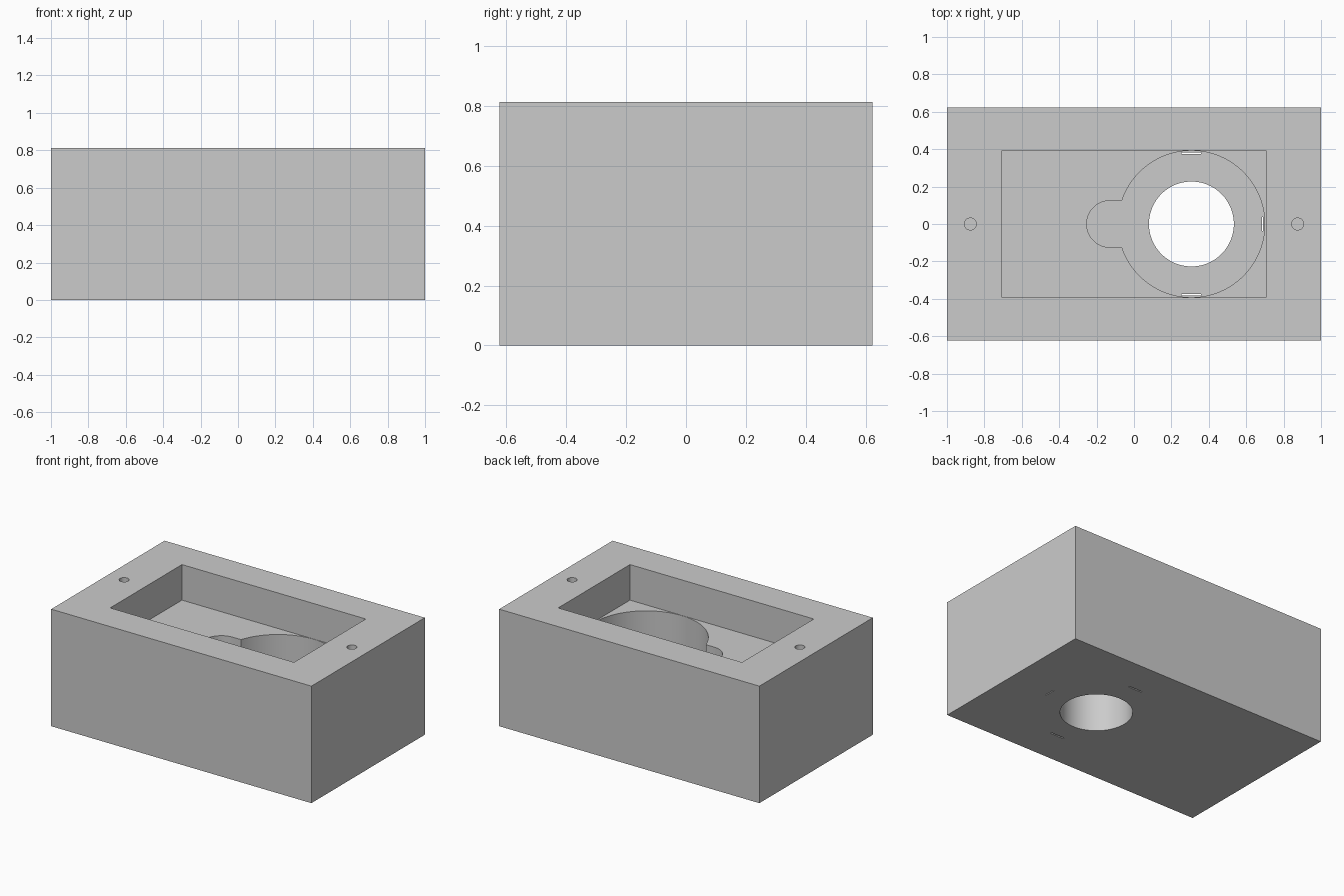
import bpy, bmesh
from math import pi, sin, cos, asin

cube = bpy.data.objects.get("Cube")
if cube:
    bpy.data.objects.remove(cube, do_unlink=True)

LENGTH, DEPTH, HEIGHT = 2.0, 1.245, 0.813
POCKET_FLOOR = 0.566
RECESS_FLOOR = 0.316
RING_X, RING_R = 0.307, 0.392
TAB_X, TAB_R = -0.128, 0.125

grey = bpy.data.materials.new("plain grey")
grey.use_nodes = True
colour = (0.6, 0.6, 0.6, 1)
grey.diffuse_color = colour
grey.node_tree.nodes["Principled BSDF"].inputs["Base Color"].default_value = colour


def prism(name, outline, z0, z1):
    """Extrude a counter-clockwise outline from z0 to z1."""
    bm = bmesh.new()
    low = [bm.verts.new((x, y, z0)) for x, y in outline]
    high = [bm.verts.new((x, y, z1)) for x, y in outline]
    bm.faces.new(low[::-1])
    bm.faces.new(high)
    n = len(outline)
    for i in range(n):
        j = (i + 1) % n
        bm.faces.new((low[i], low[j], high[j], high[i]))
    mesh = bpy.data.meshes.new(name)
    bm.to_mesh(mesh)
    bm.free()
    mesh.materials.append(grey)
    obj = bpy.data.objects.new(name, mesh)
    bpy.context.collection.objects.link(obj)
    return obj


def rect(x, y, w, d):
    return [(x + sx * w / 2, y + sy * d / 2)
            for sx, sy in ((-1, -1), (1, -1), (1, 1), (-1, 1))]


def arc(x, r, start, end, steps):
    return [(x + r * cos(start + (end - start) * i / steps),
             r * sin(start + (end - start) * i / steps)) for i in range(steps + 1)]


def circle(x, r, steps):
    return arc(x, r, 0, 2 * pi, steps)[:-1]


block = prism("block", rect(0, 0, LENGTH, DEPTH), 0, HEIGHT)

# Rectangular pocket, keyhole recess below it, and the through hole
meet = pi - asin(TAB_R / RING_R)
keyhole = arc(RING_X, RING_R, -meet, meet, 88) + arc(TAB_X, TAB_R, pi / 2, 3 * pi / 2, 32)
cutters = [
    prism("pocket_cutter", rect(0, 0, 1.413, 0.788), POCKET_FLOOR, 1),
    prism("keyhole_cutter", keyhole, RECESS_FLOOR, 0.7),
    prism("hole_cutter", circle(RING_X, 0.227, 96), -0.1, 0.5),
]

# Screw holes at both ends
for side in (-1, 1):
    cutters.append(prism("screw_cutter", circle(side * 0.875, 0.032, 32), 0.5, 1))

# Thin slots around the recess floor
for side in (-1, 1):
    cutters.append(prism("side_slot_cutter", rect(RING_X, side * 0.378, 0.105, 0.01), -0.1, 0.45))
cutters.append(prism("end_slot_cutter", rect(0.688, 0, 0.006, 0.075), -0.1, 0.45))

bpy.context.view_layer.objects.active = block
block.select_set(True)
for cutter in cutters:
    cutter.hide_render = True
    mod = block.modifiers.new("cut", 'BOOLEAN')
    mod.operation = 'DIFFERENCE'
    mod.solver = 'EXACT'
    mod.object = cutter
    bpy.ops.object.modifier_apply(modifier=mod.name)
for cutter in cutters:
    bpy.data.objects.remove(cutter, do_unlink=True)

bpy.ops.object.shade_smooth_by_angle(angle=pi / 6)
